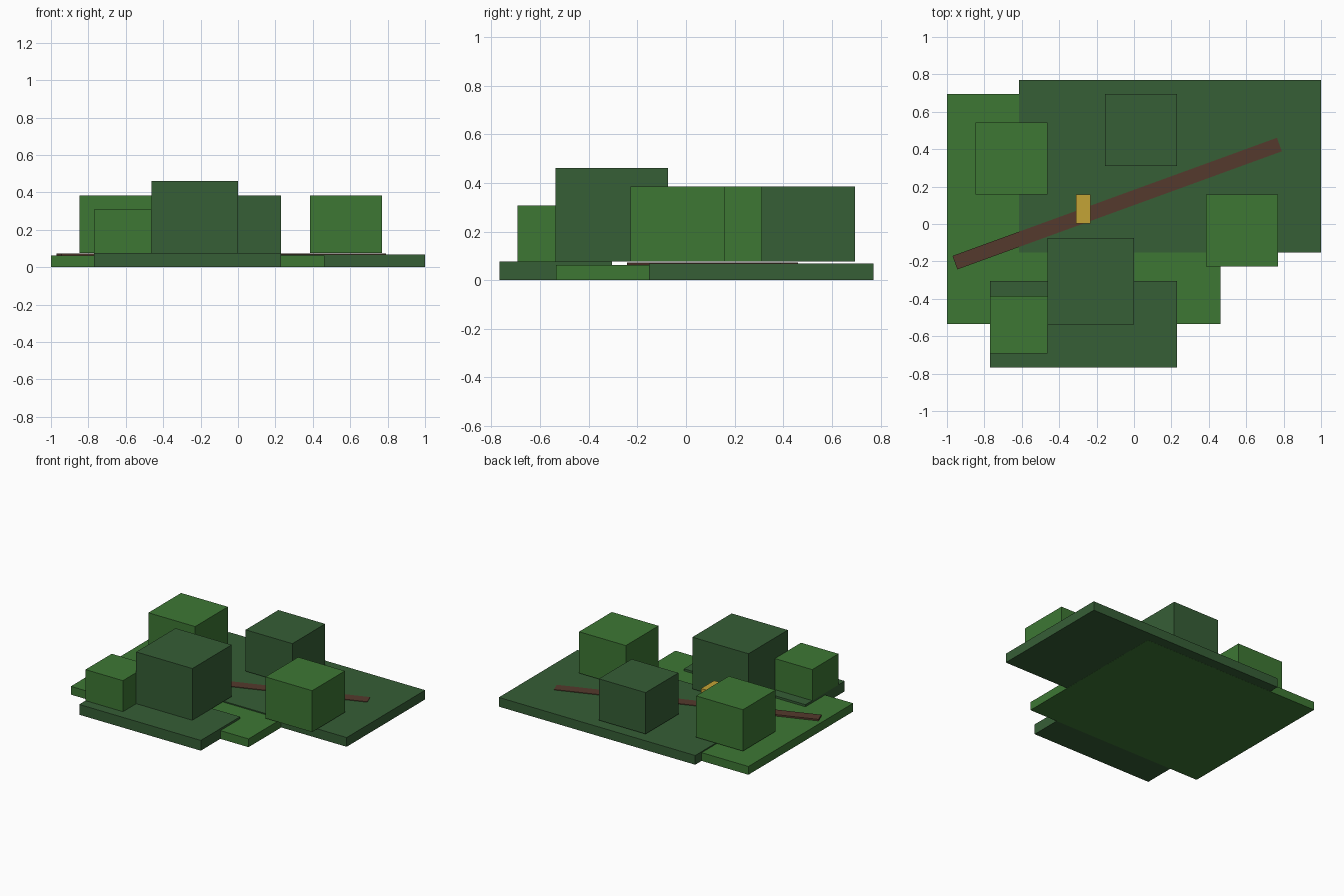
import bpy
import math

if "Cube" in bpy.data.objects:
    bpy.data.objects.remove(bpy.data.objects["Cube"])


def srgb(r, g, b):
    def lin(c):
        c /= 255
        return c / 12.92 if c <= 0.04045 else ((c + 0.055) / 1.055) ** 2.4
    return (lin(r), lin(g), lin(b), 1)


def material(name, colour):
    m = bpy.data.materials.new(name)
    m.diffuse_color = srgb(*colour)
    m.use_nodes = True
    m.node_tree.nodes["Principled BSDF"].inputs["Base Color"].default_value = m.diffuse_color
    return m


dark = material("dark_green", (54, 94, 54))
light = material("light_green", (61, 119, 52))
brown = material("brown", (85, 58, 45))
gold = material("gold", (196, 164, 54))


def box(name, x, y, z, mat, turn=0):
    """Box spanning the given (min, max) ranges, turned about its own centre."""
    spans = (x, y, z)
    bpy.ops.mesh.primitive_cube_add(size=1, location=[(a + b) / 2 for a, b in spans])
    ob = bpy.context.object
    ob.name = name
    ob.scale = [b - a for a, b in spans]
    ob.rotation_euler.z = turn
    ob.data.materials.append(mat)
    return ob


U = 1 / 13          # block module
LIFT = 0.0006       # keeps overlapping undersides apart

# Overlapping ground slabs
box("light_ground", (-1, 0.4615), (-0.5355, 0.695), (0, 0.8 * U), light)
box("dark_ground", (-0.6155, 1), (-0.152, 0.7705), (LIFT, 0.9 * U), dark)
box("front_ground", (-0.769, 0.2305), (-0.7665, -0.305), (LIFT, U), dark)

# Diagonal path, sunk into the slabs
box("path", (-0.09 - 12 * U, -0.09 + 12 * U), (0.109 - U / 2, 0.109 + U / 2),
    (2 * LIFT, 0.95 * U), brown, math.radians(20))

# Bush blocks: centre x, centre y, size in modules, colour
bushes = [
    ("large_front_bush", -0.2308, -0.3055, 6, dark),
    ("back_bush", 0.0375, 0.503, 5, dark),
    ("left_bush", -0.6555, 0.350, 5, light),
    ("right_bush", 0.577, -0.035, 5, light),
    ("small_front_bush", -0.6155, -0.5385, 4, light),
]
for name, cx, cy, n, mat in bushes:
    h = n * U / 2
    # Height is one module less than the width
    box(name, (cx - h, cx + h), (cy - h, cy + h), (U, n * U), mat)

# Small gold post beside the path
box("gold_post", (-0.31, -0.233), (0.003, 0.157), (U, 3 * U), gold)
